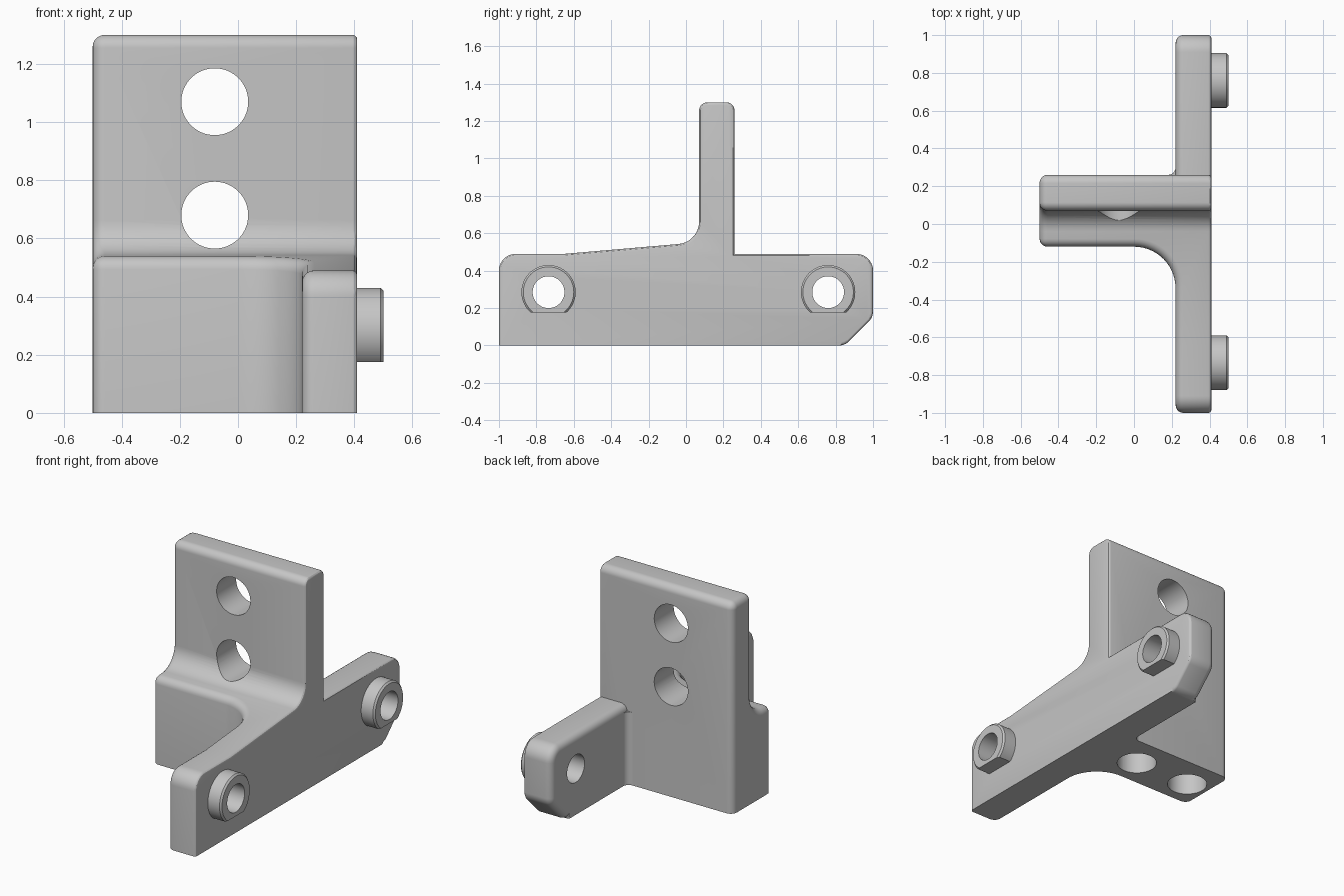
import bpy, bmesh, math
from mathutils import Vector

if "Cube" in bpy.data.objects:
    bpy.data.objects.remove(bpy.data.objects["Cube"], do_unlink=True)

grey = bpy.data.materials.new("plain_grey")
grey.use_nodes = True
grey.diffuse_color = (0.56, 0.56, 0.56, 1)
grey.node_tree.nodes["Principled BSDF"].inputs["Base Color"].default_value = grey.diffuse_color

RIGHT, BACK, BOSS_Z, BOSS_R, FLAT_Z = 0.41, 0.26, 0.285, 0.145, 0.175
BOSS_YS = (-0.735, 0.76)


def rounded(corners, steps=10):
    """Outline from (a, b, radius) corners, each radius turned into an arc."""
    out = []
    for i, (a, b, r) in enumerate(corners):
        p = Vector((a, b))
        if not r:
            out.append(p)
            continue
        u = (Vector(corners[i - 1][:2]) - p).normalized()
        v = (Vector(corners[(i + 1) % len(corners)][:2]) - p).normalized()
        half = u.angle(v) / 2
        centre = p + (u + v).normalized() * r / math.sin(half)
        t = r / math.tan(half)
        start, end = p + u * t - centre, p + v * t - centre
        sweep = math.pi - 2 * half
        for k in range(steps + 1):
            w = sweep * k / steps
            out.append(centre + (start * math.sin(sweep - w) + end * math.sin(w)) / math.sin(sweep))
    return out


def circle(a, b, r, n=64):
    return [(a + r * math.cos(math.tau * k / n), b + r * math.sin(math.tau * k / n))
            for k in range(n)]


def prism(name, outline, axis, lo, hi):
    """Extrude a flat outline along one axis."""
    bm = bmesh.new()
    verts = []
    for a, b in outline:
        co = [a, b]
        co.insert("xyz".index(axis), lo)
        verts.append(bm.verts.new(co))
    face = bm.faces.new(verts)
    moved = bmesh.ops.extrude_face_region(bm, geom=[face])["geom"]
    shift = Vector([hi - lo if c == axis else 0 for c in "xyz"])
    bmesh.ops.translate(bm, vec=shift, verts=[g for g in moved if isinstance(g, bmesh.types.BMVert)])
    bmesh.ops.recalc_face_normals(bm, faces=bm.faces)
    mesh = bpy.data.meshes.new(name)
    bm.to_mesh(mesh)
    bm.free()
    mesh.materials.append(grey)
    obj = bpy.data.objects.new(name, mesh)
    bpy.context.collection.objects.link(obj)
    return obj


def activate(obj):
    bpy.ops.object.select_all(action="DESELECT")
    bpy.context.view_layer.objects.active = obj
    obj.select_set(True)


def combine(obj, tool, operation):
    """Apply a boolean and throw the tool away."""
    activate(obj)
    mod = obj.modifiers.new("cut", "BOOLEAN")
    mod.operation, mod.solver, mod.object = operation, "EXACT", tool
    bpy.ops.object.modifier_apply(modifier=mod.name)
    bpy.data.objects.remove(tool, do_unlink=True)


def bevel(obj, rule, width, segments):
    """Round the sharp convex edges that the rule picks."""
    bm = bmesh.new()
    bm.from_mesh(obj.data)
    bmesh.ops.remove_doubles(bm, verts=bm.verts, dist=0.0001)
    bmesh.ops.dissolve_limit(bm, angle_limit=math.radians(0.5), verts=bm.verts, edges=bm.edges)
    bmesh.ops.recalc_face_normals(bm, faces=bm.faces)
    edges = [e for e in bm.edges if len(e.link_faces) == 2 and e.is_convex
             and e.calc_face_angle() > 0.6 and rule([v.co for v in e.verts])]
    bmesh.ops.bevel(bm, geom=edges, offset=width, offset_type="OFFSET", segments=segments,
                    profile=0.5, affect="EDGES", clamp_overlap=False)
    bm.to_mesh(obj.data)
    bm.free()


def on_floor(cos):
    return all(c.z < 0.001 for c in cos)


def on_right(cos):
    return all(c.x > RIGHT - 0.001 for c in cos)


# Bracket body: side outline crossed with plan outline
side = rounded([
    (-1, 0, 0), (-1, 0.49, 0.09), (-0.65, 0.49, 0), (0.07, 0.552, 0.12),
    (0.07, 1.3, 0.045), (BACK, 1.3, 0.045), (BACK, 0.49, 0),
    (1, 0.49, 0.09), (1, 0.15, 0.08), (0.85, 0, 0.08)])
plan = rounded([
    (-0.5, -0.12, 0), (0.22, -0.12, 0.22), (0.22, -1.2, 0), (RIGHT, -1.2, 0),
    (RIGHT, 1.2, 0), (0.22, 1.2, 0), (0.22, BACK, 0), (-0.5, BACK, 0)], 14)
body = prism("bracket_body", side, "x", -0.7, 0.7)
combine(body, prism("plan_cutter", plan, "z", -0.1, 1.5), "INTERSECT")
bevel(body, lambda c: not on_floor(c) and not on_right(c), 0.042, 5)
bevel(body, lambda c: not on_floor(c) and on_right(c), 0.016, 3)

# Bolt holes through the upright plate
for z in (0.68, 1.07):
    combine(body, prism("plate_hole", circle(-0.08, z, 0.115), "y", -0.4, 0.5), "DIFFERENCE")

# Blind holes in the underside
for x in (-0.36, 0.025):
    combine(body, prism("floor_hole", circle(x, 0.055, 0.115), "z", -0.1, 0.4), "DIFFERENCE")

# Bosses with a flat underside, and the bores through them and the arm
drop = math.asin((FLAT_Z - BOSS_Z) / BOSS_R)
sweep = math.pi - 2 * drop
parts = [body]
for label, y in zip(("front", "back"), BOSS_YS):
    arc = [(y + BOSS_R * math.cos(drop + sweep * k / 56),
            BOSS_Z + BOSS_R * math.sin(drop + sweep * k / 56)) for k in range(57)]
    boss = prism(label + "_boss", arc, "x", RIGHT - 0.01, 0.5)
    bevel(boss, lambda c: all(p.x > 0.499 for p in c) and max(p.z for p in c) > FLAT_Z + 0.001,
          0.01, 1)
    for target in (body, boss):
        combine(target, prism("bore", circle(y, BOSS_Z, 0.085), "x", 0, 0.7), "DIFFERENCE")
    parts.append(boss)

# Small fillet where the rear arm meets the plate
fillet = rounded([(0.23, 0.25, 0), (0.23, 0.3, 0), (0.22, 0.3, 0),
                  (0.22, BACK, 0.0395), (0.18, BACK, 0), (0.18, 0.25, 0)], 6)
parts.append(prism("corner_fillet", fillet, "z", 0, 0.45))

for part in parts:
    activate(part)
    bpy.ops.object.shade_smooth_by_angle(angle=math.radians(30))
